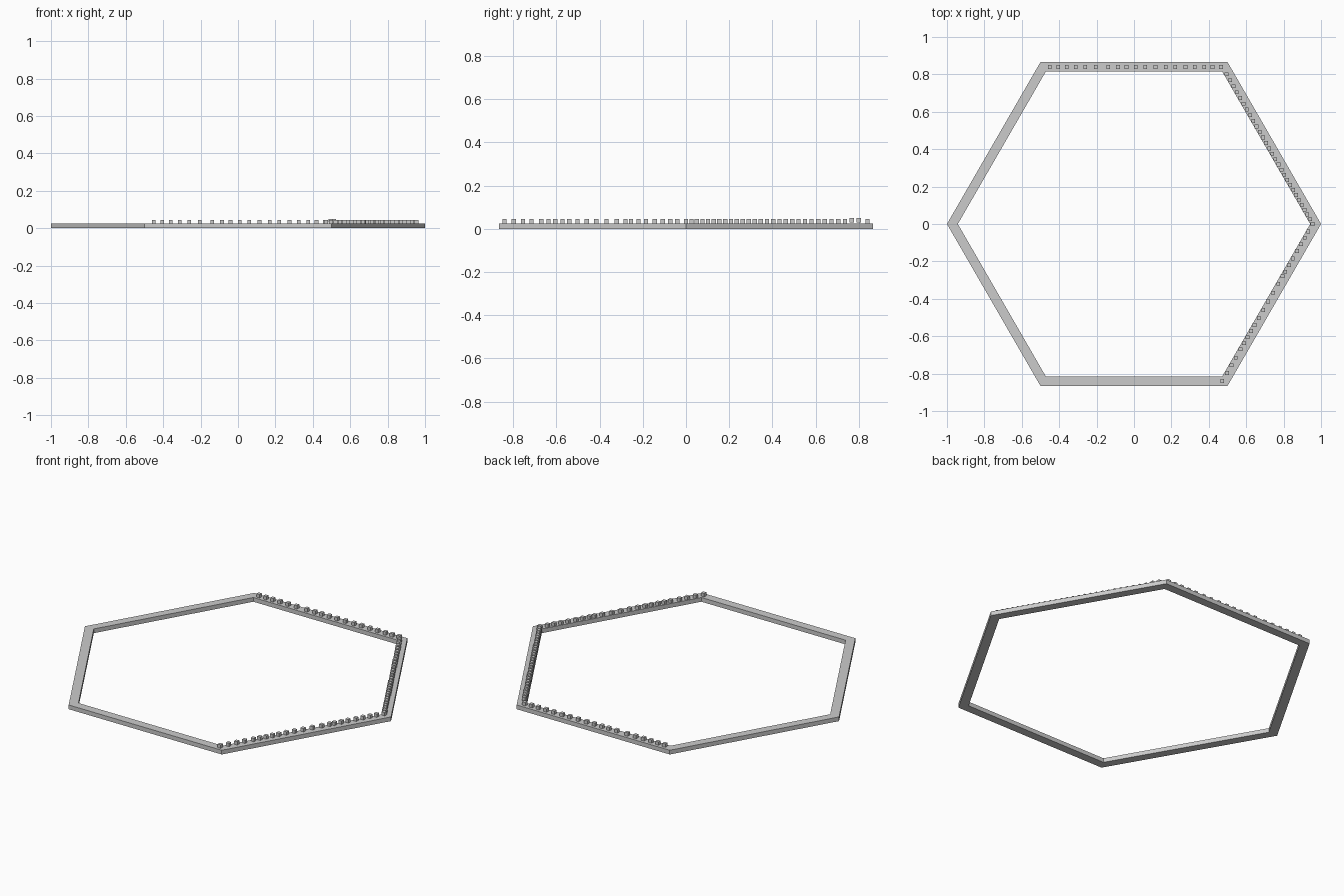
import bpy, bmesh, math

if "Cube" in bpy.data.objects:
    bpy.data.objects.remove(bpy.data.objects["Cube"])

H = 0.025      # frame height
INNER = 0.942  # inner corner radius
CUBE = 0.02


def make_object(name, bm):
    bmesh.ops.recalc_face_normals(bm, faces=bm.faces)
    mesh = bpy.data.meshes.new(name)
    bm.to_mesh(mesh)
    bm.free()
    obj = bpy.data.objects.new(name, mesh)
    bpy.context.collection.objects.link(obj)
    return obj


# Hexagonal frame: rectangular section swept round six corners
bm = bmesh.new()
rings = []
for i in range(6):
    c, s = math.cos(i * math.pi / 3), math.sin(i * math.pi / 3)
    rings.append([bm.verts.new((r * c, r * s, z))
                  for r, z in ((1, 0), (1, H), (INNER, H), (INNER, 0))])
for i in range(6):
    a, b = rings[i], rings[(i + 1) % 6]
    for k in range(4):
        n = (k + 1) % 4
        bm.faces.new((a[k], b[k], b[n], a[n]))
make_object("hexagon_frame", bm)


# Rows of small cubes along three sides
def cube_row(name, points):
    bm = bmesh.new()
    for x, y, z in points:
        verts = bmesh.ops.create_cube(bm, size=CUBE)["verts"]
        bmesh.ops.translate(bm, verts=verts, vec=(x, y, z + CUBE / 2))
    make_object(name, bm)


back_x = [-0.45, -0.405, -0.36, -0.312, -0.26, -0.205, -0.137, -0.085, -0.04,
          0.01, 0.06, 0.115, 0.17, 0.22, 0.275, 0.325, 0.375, 0.42, 0.465]
cube_row("back_studs", [(x, 0.84, H) for x in back_x])

# Spacing widens slightly towards the back corner
right_y = [0.7 * t + 0.1 * t * t for t in (i / 28 for i in range(29))]
cube_row("back_right_studs",
         [(0.955 - 0.575 * y, y, H + (0.005 if y > 0.74 else 0)) for y in right_y])

front_y = [-0.84, -0.797, -0.755, -0.715, -0.67, -0.637, -0.605, -0.572, -0.54,
           -0.502, -0.46, -0.415, -0.368, -0.32, -0.28, -0.255, -0.22, -0.185,
           -0.145, -0.108, -0.073, -0.04]
cube_row("front_right_studs", [(0.955 + 0.575 * y, y, H) for y in front_y])
